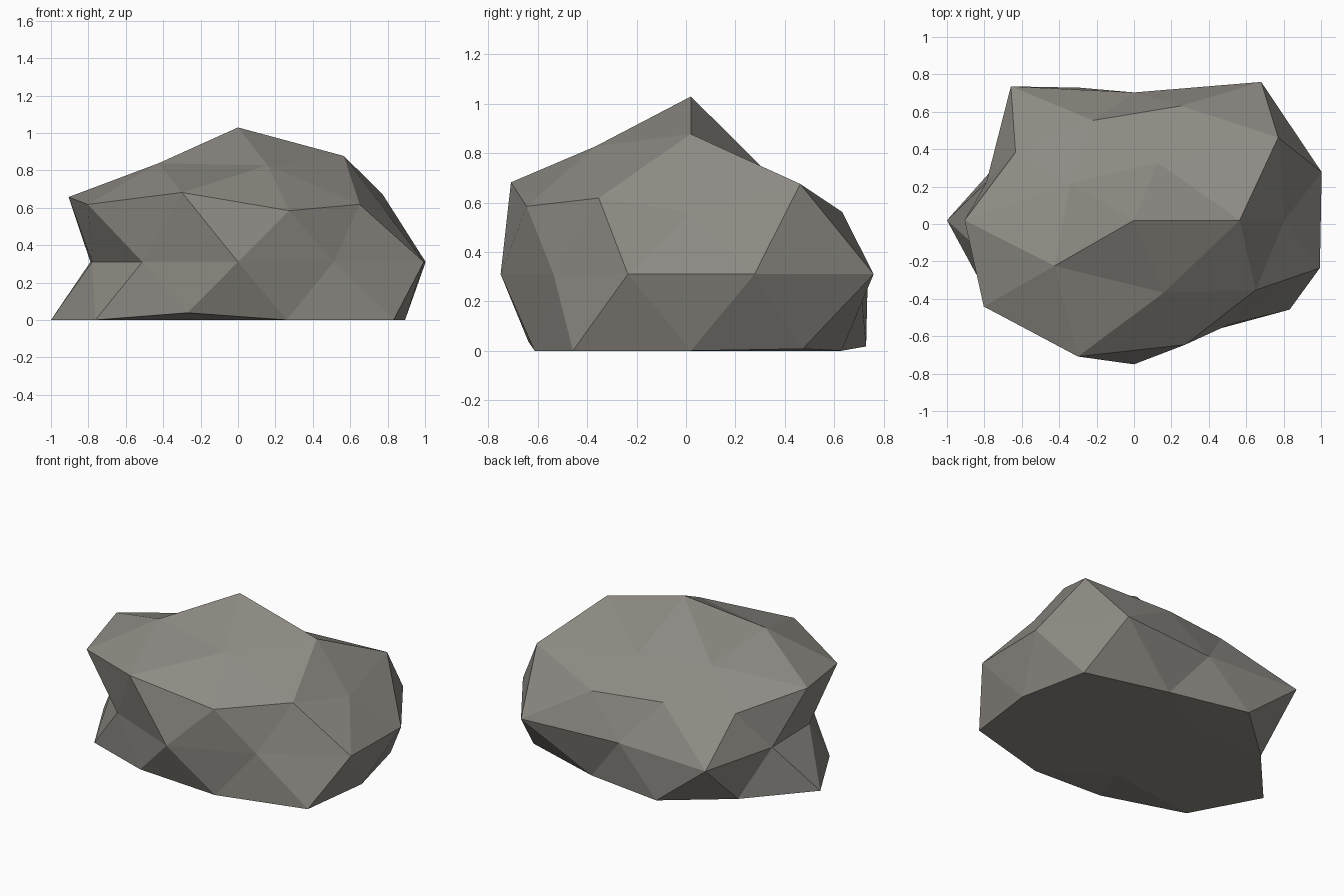
import bpy, bmesh, math
from mathutils import Vector

cube = bpy.data.objects.get("Cube")
if cube:
    bpy.data.objects.remove(cube, do_unlink=True)

# Stone colour
stone = bpy.data.materials.new("warm grey stone")
stone.use_nodes = True
colour = (0.27, 0.255, 0.23, 1)
stone.diffuse_color = colour
bsdf = stone.node_tree.nodes["Principled BSDF"]
bsdf.inputs["Base Color"].default_value = colour
bsdf.inputs["Roughness"].default_value = 0.9

# Lumpiness: ring height -> (first azimuth in degrees, radius of each point)
RINGS = {
    1.0: (0, [1.16]),
    0.851: (0, [1.075, 0.78, 0.80, 1.0, 0.98]),
    0.526: (36, [1.12, 0.835, 1.065, 1.14, 0.945]),
    0.447: (0, [0.9, 0.91, 0.875, 1.11, 0.99]),
    0.0: (18, [1.055, 1.157, 0.865, 1.12, 0.83, 0.82, 0.87, 0.975, 0.87, 1.045]),
    -0.447: (36, [1.09, 1.055, 1.118, 0.98, 1.15]),
    -0.526: (0, [1.05, 0.955, 0.96, 1.108, 0.99]),
    -0.851: (36, [0.9] * 5),
    -1.0: (0, [0.9]),
}
SQUASH = Vector((1.0, 0.79, 0.62))
CENTRE = Vector((0, 0.02, 0.31))


def radius_at(direction):
    height = min(RINGS, key=lambda h: abs(h - direction.z))
    start, radii = RINGS[height]
    azimuth = math.degrees(math.atan2(direction.y, direction.x))
    return radii[round((azimuth - start) * len(radii) / 360) % len(radii)]


# Rock: a squashed, lumpy icosphere pressed flat on the ground
bm = bmesh.new()
bmesh.ops.create_icosphere(bm, subdivisions=2, radius=1)
for v in bm.verts:
    v.co = CENTRE + v.co * radius_at(v.co) * SQUASH
    v.co.z = max(v.co.z, 0)
bmesh.ops.recalc_face_normals(bm, faces=bm.faces)
mesh = bpy.data.meshes.new("rock")
bm.to_mesh(mesh)
bm.free()
mesh.materials.append(stone)
rock = bpy.data.objects.new("rock", mesh)
bpy.context.collection.objects.link(rock)
